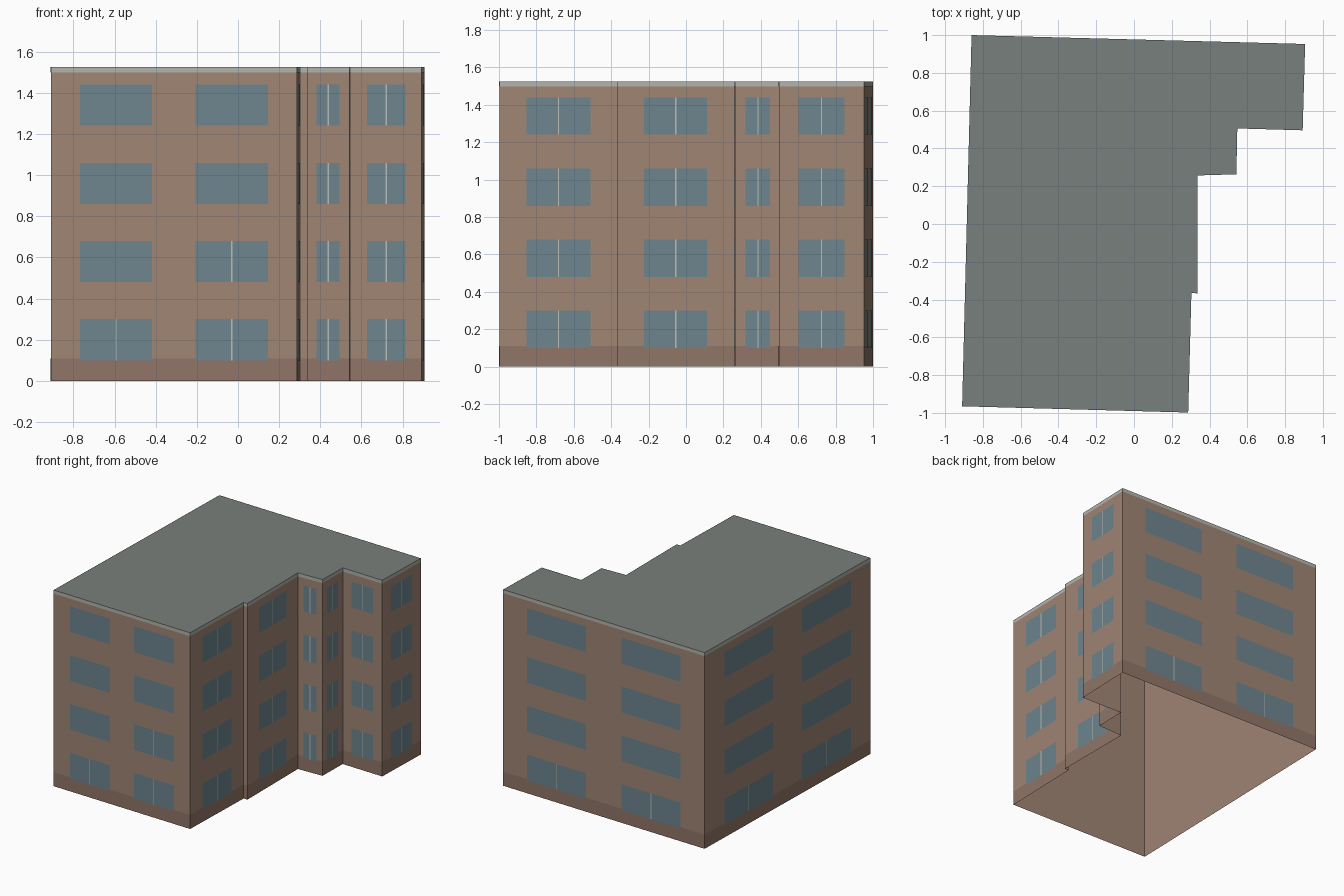
import bpy
from mathutils import Vector

if "Cube" in bpy.data.objects:
    bpy.data.objects.remove(bpy.data.objects["Cube"])

HEIGHT = 1.525
# footprint, counter-clockwise from the front left corner
PLAN = [(-0.91, -0.965), (0.287, -0.998), (0.304, -0.366), (0.337, -0.367), (0.335, 0.257),
        (0.542, 0.263), (0.547, 0.506), (0.893, 0.496), (0.906, 0.953), (-0.86, 1.0)]
SILLS = [0.10, 0.48, 0.86, 1.24]


def material(name, color):
    m = bpy.data.materials.new(name)
    m.diffuse_color = (*color, 1)
    m.use_nodes = True
    m.node_tree.nodes["Principled BSDF"].inputs["Base Color"].default_value = m.diffuse_color
    return m


def make_object(name, faces, mat):
    verts, polys = [], []
    for f in faces:
        polys.append(list(range(len(verts), len(verts) + len(f))))
        verts += f
    me = bpy.data.meshes.new(name)
    me.from_pydata(verts, [], polys)
    me.materials.append(mat)
    ob = bpy.data.objects.new(name, me)
    bpy.context.collection.objects.link(ob)
    return ob


def panel(a, b, s0, s1, z0, z1, lift=0.0):
    """Upright quad on wall a-b between distances s0 and s1, lifted outwards."""
    d = (b - a).normalized()
    out = Vector((d.y, -d.x)) * lift
    p, q = a + d * s0 + out, a + d * s1 + out
    return [(p.x, p.y, z0), (q.x, q.y, z0), (q.x, q.y, z1), (p.x, p.y, z1)]


walls, plinth, cornice, windows, bars = [], [], [], [], []
corners = [Vector(p) for p in PLAN]
for i, a in enumerate(corners):
    b = corners[(i + 1) % len(corners)]
    n = (b - a).length
    walls.append(panel(a, b, 0, n, 0, HEIGHT))
    plinth.append(panel(a, b, 0, n, 0, 0.11, 0.0005))
    cornice.append(panel(a, b, 0, n, 1.498, HEIGHT, 0.0005))
    if n < 0.1:
        continue
    # long walls carry two windows per storey, short ones a single window
    wide = n > 1
    centres, width = ([0.265, 0.735], 0.293 * n) if wide else ([0.5], 0.54 * n)
    for floor, z in enumerate(SILLS):
        for k, c in enumerate(centres):
            s = c * n
            windows.append(panel(a, b, s - width / 2, s + width / 2, z, z + 0.2, 0.001))
            if not wide or floor == 0 or (i == 0 and floor == 1 and k == 1):
                bars.append(panel(a, b, s - 0.003, s + 0.003, z, z + 0.2, 0.0015))

brick = material("brick", (0.352, 0.235, 0.175))
make_object("walls", walls, brick)
make_object("plinth", plinth, material("plinth", (0.28, 0.18, 0.138)))
make_object("cornice", cornice, material("cornice", (0.45, 0.46, 0.41)))
make_object("windows", windows, material("glass", (0.155, 0.235, 0.27)))
make_object("window_bars", bars, material("bars", (0.5, 0.52, 0.48)))
# flat roof, the underside stays open
make_object("roof", [[(x, y, HEIGHT) for x, y in PLAN]], material("roof", (0.19, 0.215, 0.20)))
